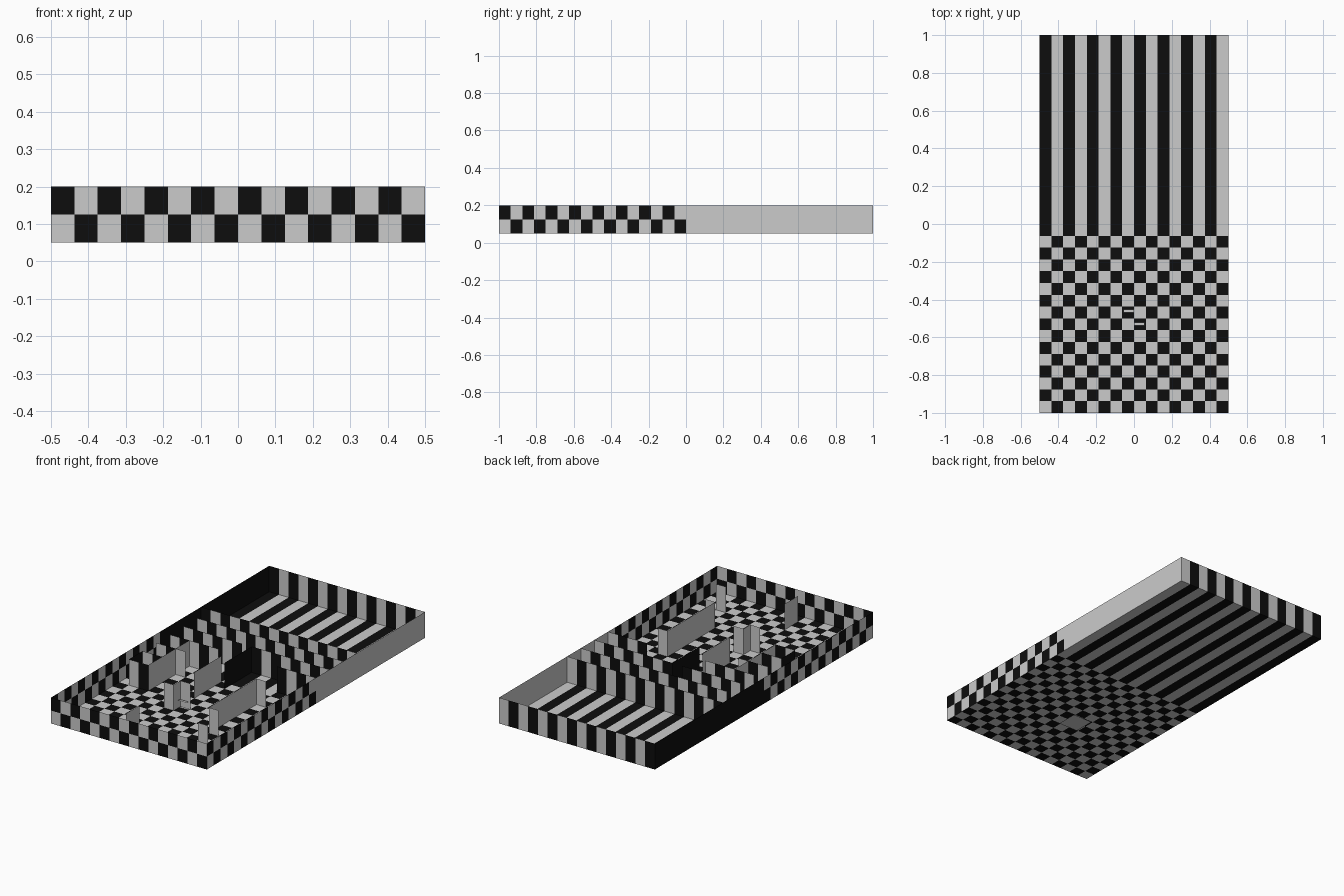
import bpy

if "Cube" in bpy.data.objects:
    bpy.data.objects.remove(bpy.data.objects["Cube"])

U = 1 / 16
LOW, MID, TOP = 0.05, 0.125, 0.2

black = bpy.data.materials.new("black")
black.diffuse_color = (0.004, 0.004, 0.004, 1)
black.use_nodes = True
black.node_tree.nodes["Principled BSDF"].inputs["Base Color"].default_value = black.diffuse_color


class Part:
    """Collects flat tiles, grey or black, into one object."""
    def __init__(self, name):
        self.name, self.v, self.f, self.m = name, [], [], []

    def quad(self, pts, dark):
        n = len(self.v)
        self.v += pts
        self.f.append((n, n + 1, n + 2, n + 3))
        self.m.append(int(dark))

    # tile facing front/back; i, j count sixteenths from the front left corner
    def across(self, i, j, z0, z1, dark, w=1):
        x, y = i * U - 0.5, j * U - 1
        self.quad([(x, y, z0), (x + w * U, y, z0), (x + w * U, y, z1), (x, y, z1)], dark)

    # tile facing left/right
    def along(self, i, j, z0, z1, dark, w=1):
        x, y = i * U - 0.5, j * U - 1
        self.quad([(x, y, z0), (x, y + w * U, z0), (x, y + w * U, z1), (x, y, z1)], dark)

    def flat(self, i, j, z, dark, w=1, d=1):
        x, y = i * U - 0.5, j * U - 1
        self.quad([(x, y, z), (x + w * U, y, z), (x + w * U, y + d * U, z), (x, y + d * U, z)], dark)

    def build(self):
        me = bpy.data.meshes.new(self.name)
        me.from_pydata(self.v, [], self.f)
        me.materials.append(None)
        me.materials.append(black)
        me.polygons.foreach_set("material_index", self.m)
        me.update()
        bpy.context.collection.objects.link(bpy.data.objects.new(self.name, me))


# Floor: checker at the front, long stripes at the back
floor = Part("floor")
for i in range(16):
    for j in range(15):
        floor.flat(i, j, LOW, (i + j) % 2)
    floor.flat(i, 15, LOW, i % 2 == 0, 1, 17)
floor.build()

# Outer walls
walls = Part("outer_walls")
for k in range(16):
    for row, (z0, z1) in enumerate(((LOW, MID), (MID, TOP))):
        walls.across(k, 0, z0, z1, (k + row) % 2)
        walls.along(0, k, z0, z1, (k + row) % 2)
        walls.along(16, k, z0, z1, (k + row) % 2)
    walls.across(k, 32, LOW, TOP, k % 2 == 0)
walls.along(0, 16, LOW, TOP, True, 16)
walls.along(16, 16, LOW, TOP, False, 16)
walls.build()

# Thin inner partitions running left to right: (row, from, to)
rows = Part("cross_partitions")
for j, a, b in [(22, 0, 16), (20, 1, 16), (18, 1, 7), (18, 8, 16), (16, 1, 6), (16, 12, 16),
                (14, 1, 4), (13, 12, 13), (12, 1, 3), (10, 1, 3),
                (9, 7, 8), (8, 6, 7), (6, 12, 13), (3, 13, 14)]:
    for i in range(a, b):
        rows.across(i, j, LOW, TOP, b - a > 1 and (i + j) % 2 == 0)
rows.build()

# Thin inner partitions running front to back: (column, from, to, dark)
cols = Part("long_partitions")
for i, a, b, dark in [(12, 6, 13, False), (7, 11, 15, False), (3, 10, 16, False),
                      (8, 14, 18, True), (7, 1, 3, False), (7, 8, 9, False), (1, 10, 12, True)]:
    cols.along(i, a, LOW, TOP, dark, b - a)
cols.build()

# Small drain under the floor and two slats above it
drain = Part("drain")
drain.flat(7, 7, 0, False, 2, 2)
drain.flat(7.1, 8.5, 0.1, False, 0.9, 0.25)
drain.flat(8, 7.4, 0.1, False, 0.9, 0.25)
drain.build()
